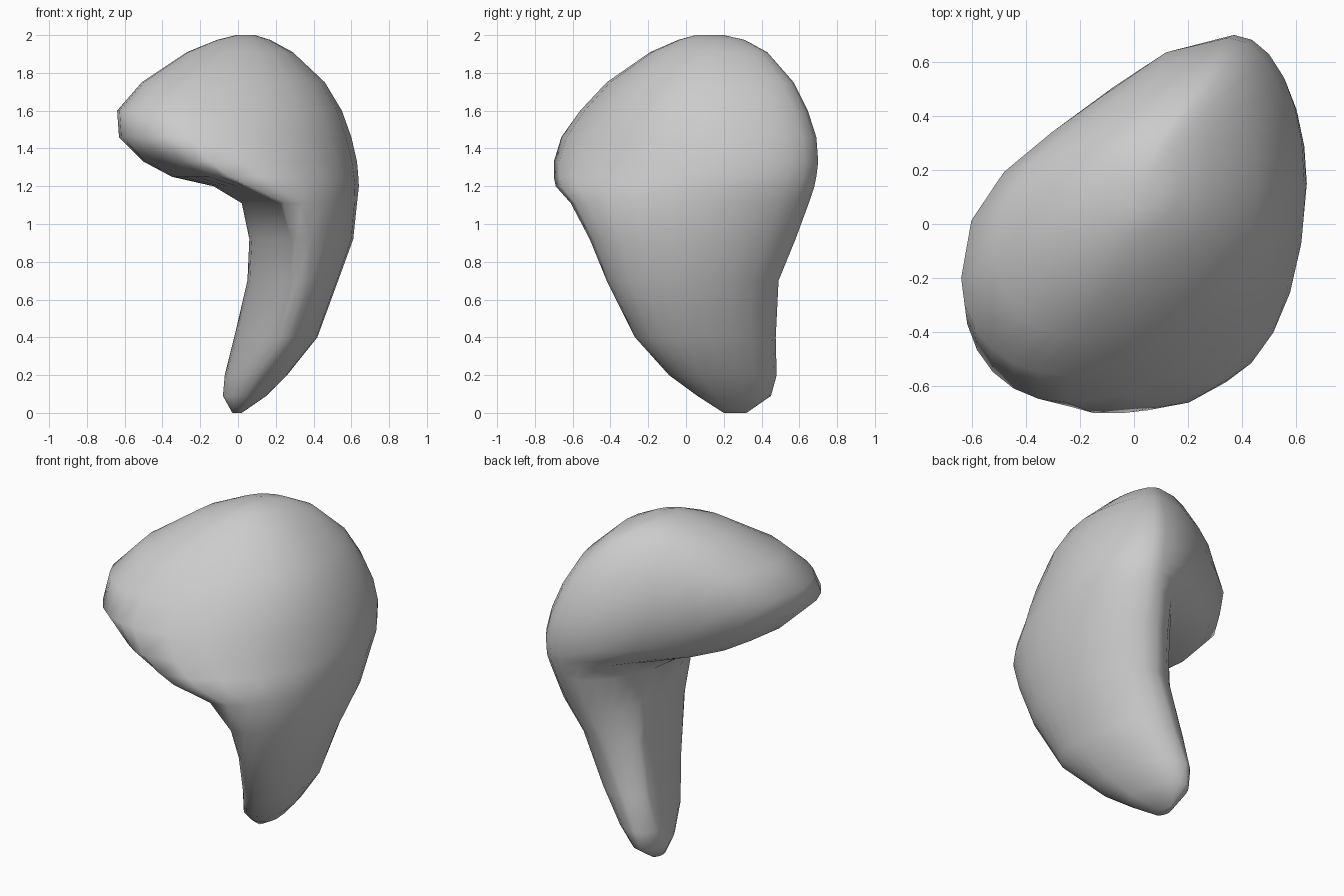
import bpy
import bmesh
from math import cos, sin, pi

# Horizontal slices: z, then the left, front, right and back extreme points (x, y)
SLICES = [
    (0.00, -0.03, 0.26, 0.00, 0.20, 0.02, 0.26, 0.00, 0.32),
    (0.09, -0.08, 0.30, 0.06, 0.06, 0.15, 0.16, 0.00, 0.45),
    (0.20, -0.07, 0.36, 0.12, -0.09, 0.26, 0.08, 0.03, 0.48),
    (0.40, -0.02, 0.38, 0.25, -0.27, 0.42, 0.00, 0.12, 0.475),
    (0.70, 0.05, 0.34, 0.32, -0.42, 0.53, 0.00, 0.25, 0.49),
    (0.92, 0.06, 0.29, 0.31, -0.51, 0.61, 0.05, 0.32, 0.58),
    (1.11, 0.02, 0.17, 0.24, -0.61, 0.63, 0.10, 0.36, 0.65),
    (1.20, -0.13, 0.02, 0.05, -0.69, 0.64, 0.15, 0.37, 0.68),
    (1.25, -0.35, -0.10, -0.04, -0.70, 0.637, 0.16, 0.37, 0.69),
    (1.33, -0.50, -0.18, -0.15, -0.70, 0.63, 0.17, 0.37, 0.70),
    (1.46, -0.63, -0.26, -0.25, -0.66, 0.60, 0.15, 0.35, 0.69),
    (1.60, -0.64, -0.20, -0.25, -0.56, 0.55, 0.12, 0.32, 0.645),
    (1.75, -0.51, -0.10, -0.20, -0.42, 0.46, 0.12, 0.28, 0.57),
    (1.91, -0.27, 0.02, -0.06, -0.19, 0.29, 0.15, 0.18, 0.43),
    (1.975, -0.11, 0.09, 0.00, -0.04, 0.17, 0.16, 0.10, 0.31),
    (2.00, -0.01, 0.12, 0.03, 0.05, 0.09, 0.14, 0.05, 0.20),
]
STEPS = 6


def ramp(z, z0, z1):
    return max(0.0, min(1.0, (z - z0) / (z1 - z0)))


def slice_points(row):
    """Closed outline of four superellipse quarters joining the extremes."""
    z = row[0]
    ext = [(row[i], row[i + 1]) for i in (1, 3, 5, 7)]
    # inner side of the leg is flatter, tightest just below the lobe
    inner = 1.5 - 0.4 * ramp(z, 0.7, 1.1) + 1.0 * ramp(z, 1.17, 1.42)
    rear = 1.65 + 0.35 * ramp(z, 1.1, 1.3)
    dent = 0.13 * ramp(z, 1.1, 1.3) * (1 - ramp(z, 1.55, 1.95))
    powers = (inner, 2.0, 2.0, rear)
    pts = []
    for q in range(4):
        a, b, e = ext[q], ext[(q + 1) % 4], 2.0 / powers[q]
        for s in range(STEPS):
            t = s / STEPS * pi / 2
            c, d = cos(t) ** e, sin(t) ** e
            if q % 2 == 0:
                x, y = b[0] + (a[0] - b[0]) * c, a[1] + (b[1] - a[1]) * d
            else:
                x, y = a[0] + (b[0] - a[0]) * d, b[1] + (a[1] - b[1]) * c
            if q == 3:  # saddle on the rear left of the lobe
                k = dent * sin(2 * t) ** 2 * cos(t)
                x, y = x + 0.7 * k, y - 0.7 * k
            pts.append((x, y, z))
    return pts


# Bent organic body: loft through all slices
bm = bmesh.new()
rings = [[bm.verts.new(p) for p in slice_points(r)] for r in SLICES]
for lo, hi in zip(rings, rings[1:]):
    n = len(lo)
    for i in range(n):
        j = (i + 1) % n
        bm.faces.new((lo[i], lo[j], hi[j], hi[i]))
bm.faces.new(rings[0][::-1])
bm.faces.new(rings[-1])
for f in bm.faces:
    f.smooth = True
mesh = bpy.data.meshes.new("bent_body")
bm.to_mesh(mesh)
bm.free()
body = bpy.data.objects.new("bent_body", mesh)
bpy.context.collection.objects.link(body)
